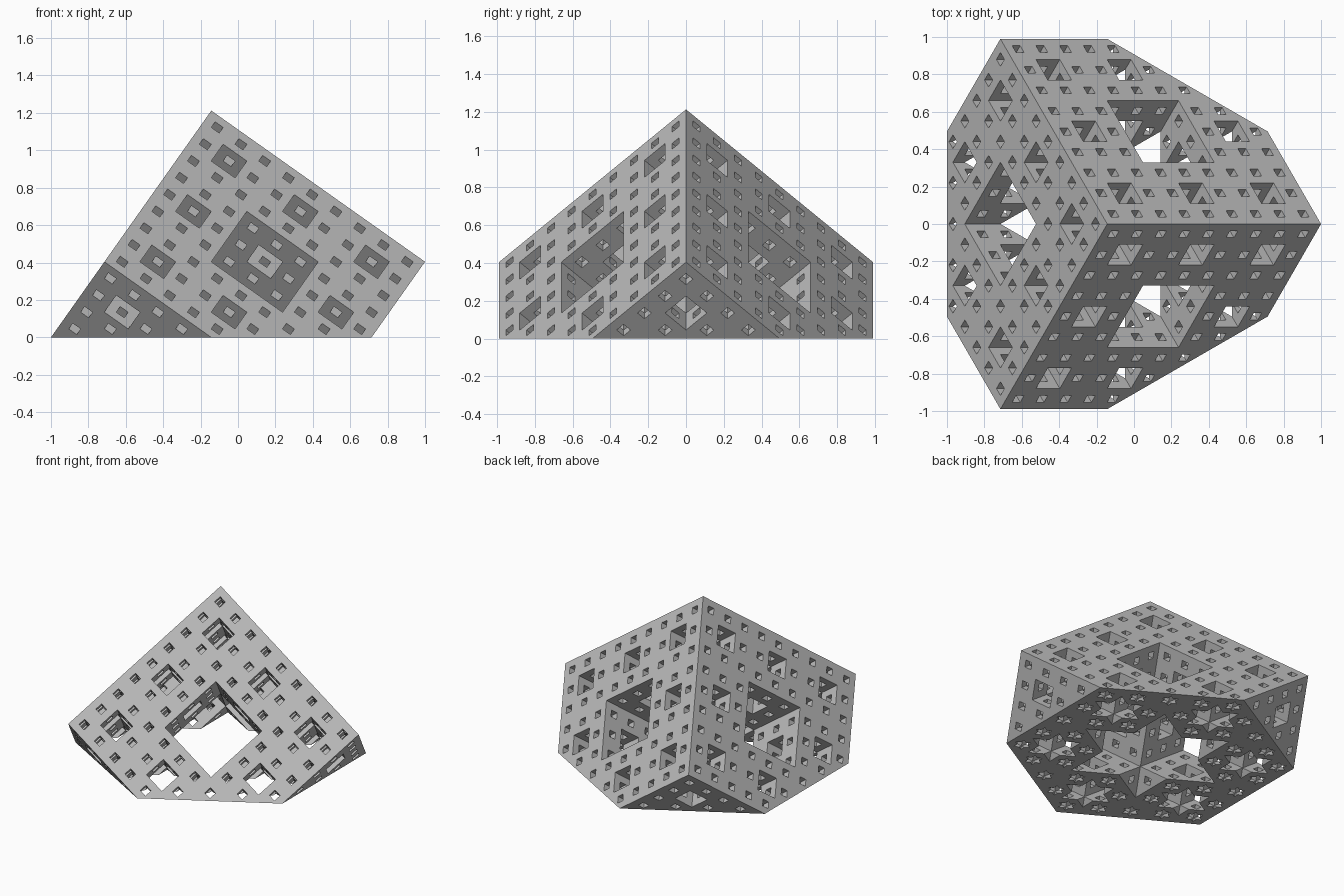
import bpy
import bmesh
from math import sqrt, cos, sin, radians
from itertools import product
from mathutils import Vector

cube = bpy.data.objects.get("Cube")
if cube:
    bpy.data.objects.remove(cube, do_unlink=True)

LEVELS = 3
N = 3 ** LEVELS                                   # cells along one cube edge
SIDE = 2 / (sqrt(2 / 3) + sqrt(3 / 8))            # cube edge for a 2 unit length
APEX = Vector((1 - SIDE * sqrt(2 / 3), 0, SIDE * sqrt(3) / 2))


def solid(cell):
    """True where the sponge keeps the cell."""
    if min(cell) < 0 or max(cell) >= N:
        return False
    for level in range(LEVELS):
        if sum(c // 3 ** level % 3 == 1 for c in cell) >= 2:
            return False
    return True


def add_face(bm, points):
    bm.faces.new([bm.verts.new(p) for p in points])


bm = bmesh.new()
cells = [c for c in product(range(N), repeat=3) if sum(c) < N * 1.5 and solid(c)]

# Sponge skin: every cell side that borders empty space
for cell in cells:
    for axis, step in product(range(3), (0, 1)):
        neighbour = list(cell)
        neighbour[axis] += 1 if step else -1
        if solid(neighbour):
            continue
        loop = []
        for u, v in ((0, 0), (1, 0), (1, 1), (0, 1)):
            p = Vector(cell)
            p[axis] += step
            p[(axis + 1) % 3] += u
            p[(axis + 2) % 3] += v
            loop.append(p)
        add_face(bm, loop if step else loop[::-1])
bmesh.ops.remove_doubles(bm, verts=bm.verts, dist=0.01)

# Slice halfway along the long diagonal
bmesh.ops.bisect_plane(bm, geom=bm.verts[:] + bm.edges[:] + bm.faces[:], dist=1e-4,
                       plane_co=(N / 2, N / 2, N / 2), plane_no=(1, 1, 1), clear_outer=True)

# Cut surface: each sliced cell shows a triangle or a hexagon
h = 0.5
SECTIONS = {
    0.5: ((h, 0, 0), (0, h, 0), (0, 0, h)),
    1.5: ((0, h, 1), (h, 0, 1), (1, 0, h), (1, h, 0), (h, 1, 0), (0, 1, h)),
    2.5: ((h, 1, 1), (1, h, 1), (1, 1, h)),
}
for cell in cells:
    section = SECTIONS.get(N * 1.5 - sum(cell))
    if section:
        add_face(bm, [Vector(cell) + Vector(p) for p in section])
bmesh.ops.remove_doubles(bm, verts=bm.verts, dist=0.01)

# Stand the half cube on its cut, corner upward
edges = [Vector((sqrt(2 / 3) * cos(radians(a)), sqrt(2 / 3) * sin(radians(a)), -1 / sqrt(3)))
         for a in (0, -120, 120)]
for v in bm.verts:
    v.co = APEX + sum((e * c for e, c in zip(edges, v.co)), Vector()) * (SIDE / N)

mesh = bpy.data.meshes.new("half_sponge_cube")
bm.to_mesh(mesh)
bm.free()

# Plain grey throughout
grey = bpy.data.materials.new("light_grey")
grey.use_nodes = True
colour = (0.5, 0.5, 0.5, 1)
grey.diffuse_color = colour
grey.node_tree.nodes["Principled BSDF"].inputs["Base Color"].default_value = colour
mesh.materials.append(grey)

sponge = bpy.data.objects.new("half_sponge_cube", mesh)
bpy.context.collection.objects.link(sponge)
